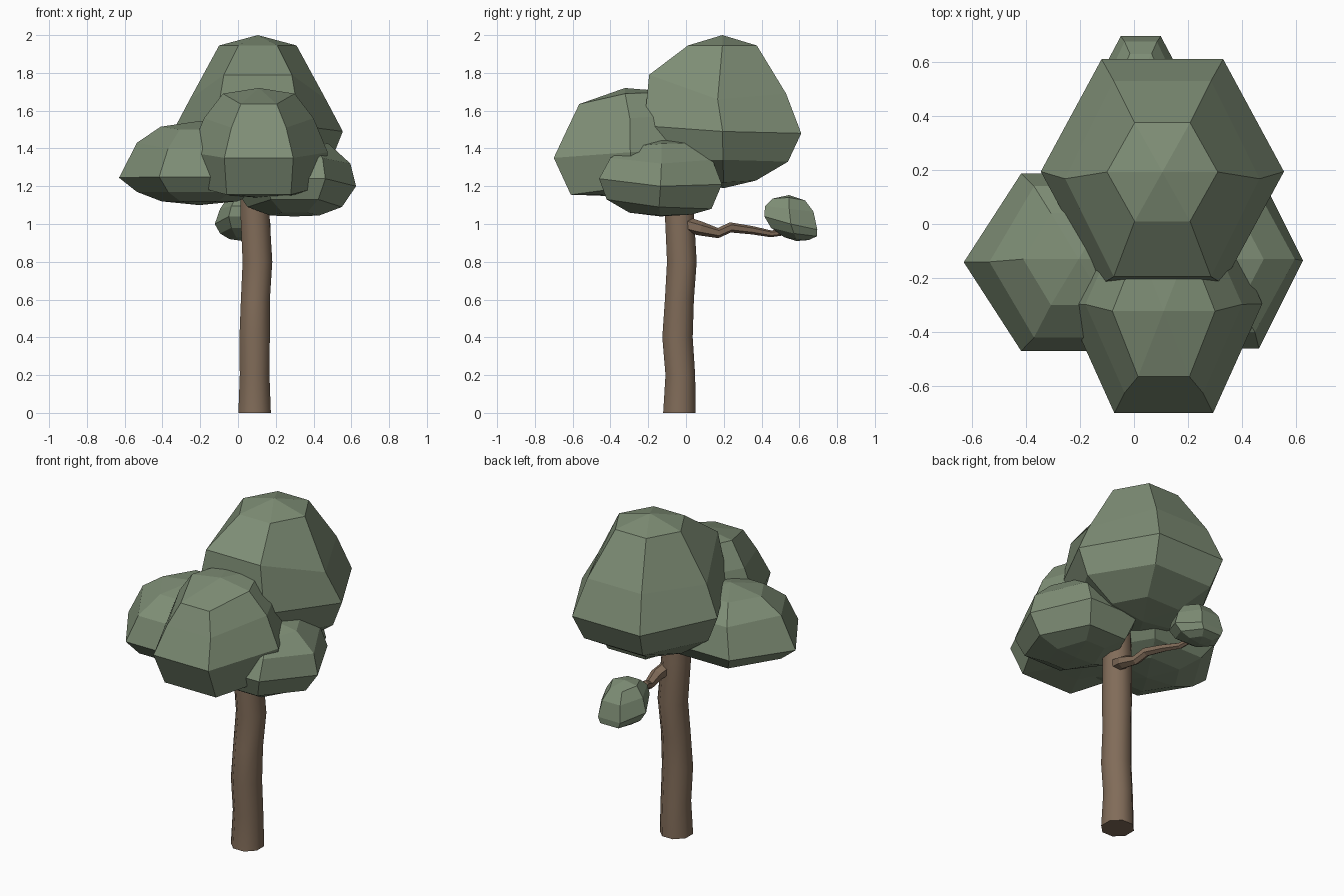
import bpy, bmesh, math
from mathutils import Vector

if "Cube" in bpy.data.objects:
    bpy.data.objects.remove(bpy.data.objects["Cube"])


def material(name, rgb):
    m = bpy.data.materials.new(name)
    m.diffuse_color = (*rgb, 1)
    m.use_nodes = True
    m.node_tree.nodes["Principled BSDF"].inputs["Base Color"].default_value = m.diffuse_color
    return m


leaf = material("leaf_green", (0.21, 0.27, 0.18))
bark = material("bark_brown", (0.22, 0.15, 0.10))


def finish(bm, name, mat):
    bmesh.ops.recalc_face_normals(bm, faces=bm.faces)
    me = bpy.data.meshes.new(name)
    bm.to_mesh(me)
    bm.free()
    me.materials.append(mat)
    ob = bpy.data.objects.new(name, me)
    bpy.context.collection.objects.link(ob)
    return ob


def bridge(bm, loops):
    for a, b in zip(loops, loops[1:]):
        n = len(a)
        for i in range(n):
            bm.faces.new((a[i], a[(i + 1) % n], b[(i + 1) % n], b[i]))


def foliage(name, cx, top, bottom, rings):
    """Six-sided clump; ring = half width, front y, back y, front z, side z, back z."""
    bm = bmesh.new()
    loops = []
    for rx, yf, yb, zf, zs, zb in rings:
        ym = (yf + yb) / 2
        pts = [(rx, ym, zs), (rx / 2, yb, zb), (-rx / 2, yb, zb),
               (-rx, ym, zs), (-rx / 2, yf, zf), (rx / 2, yf, zf)]
        loops.append([bm.verts.new((cx + x, y, z)) for x, y, z in pts])
    bridge(bm, loops)
    for loop, z, r in ((loops[0], top, rings[0]), (loops[-1], bottom, rings[-1])):
        pole = bm.verts.new((cx, (r[1] + r[2]) / 2, z))
        for i in range(6):
            bm.faces.new((loop[i], loop[(i + 1) % 6], pole))
    return finish(bm, name, leaf)


def limb(name, path, radii, sides):
    """Faceted tube following a path."""
    bm = bmesh.new()
    pts = [Vector(p) for p in path]
    loops = []
    for i, (p, r) in enumerate(zip(pts, radii)):
        d = (pts[min(i + 1, len(pts) - 1)] - pts[max(i - 1, 0)]).normalized()
        if name == "trunk":
            d = Vector((0, 0, 1))          # level rings keep the base flat
        u = d.cross(Vector((0, 1, 0)) if abs(d.z) > 0.7 else Vector((0, 0, 1))).normalized()
        v = d.cross(u)
        loops.append([bm.verts.new(p + r * (u * math.cos(t) + v * math.sin(t)))
                      for t in [math.tau * (k + 0.5) / sides for k in range(sides)]])
    bridge(bm, loops)
    bm.faces.new(loops[0])
    bm.faces.new(loops[-1])
    return finish(bm, name, bark)


# Trunk and side branch
trunk = limb("trunk",
             [(.088, -.035, 0), (.088, -.03, .2), (.088, -.045, .4), (.092, -.035, .6),
              (.103, -.022, .8), (.09, -.035, 1.05), (.09, -.035, 1.27)],
             [.093, .085, .087, .083, .085, .083, .08], 8)
trunk.data.shade_smooth()
trunk.data.set_sharp_from_angle(angle=math.radians(50))
limb("branch",
     [(.12, -.01, 1.0), (.14, .08, .975), (.13, .17, .952), (.11, .235, .982),
      (.08, .35, .967), (.05, .45, .948), (.03, .55, .96)],
     [.042, .037, .027, .027, .022, .018, .015], 6)

# Crown clumps
foliage("top_foliage", .105, 2.0, 1.19, [
    (.205, .01, .375, 1.945, 1.945, 1.945),
    (.36, -.195, .53, 1.79, 1.66, 1.69),
    (.45, -.222, .61, 1.52, 1.49, 1.48),
    (.39, -.15, .54, 1.34, 1.34, 1.33),
    (.22, .03, .37, 1.22, 1.22, 1.23)])
foliage("front_foliage", .11, 1.72, 1.14, [
    (.19, -.565, -.08, 1.635, 1.69, 1.70),
    (.29, -.625, .03, 1.51, 1.56, 1.58),
    (.365, -.70, .11, 1.35, 1.38, 1.40),
    (.34, -.61, .06, 1.155, 1.2, 1.24),
    (.19, -.46, -.08, 1.15, 1.15, 1.18)])
foliage("left_foliage", -.205, 1.545, 1.10, [
    (.205, -.30, .04, 1.50, 1.515, 1.515),
    (.33, -.42, .14, 1.40, 1.43, 1.42),
    (.425, -.47, .187, 1.25, 1.245, 1.25),
    (.33, -.41, .13, 1.17, 1.17, 1.17),
    (.2, -.29, .02, 1.12, 1.12, 1.12)])
foliage("right_foliage", .30, 1.455, 1.04, [
    (.18, -.30, .04, 1.41, 1.425, 1.43),
    (.295, -.40, .14, 1.35, 1.32, 1.34),
    (.325, -.46, .19, 1.24, 1.20, 1.21),
    (.25, -.42, .135, 1.13, 1.09, 1.08),
    (.13, -.30, .03, 1.06, 1.045, 1.05)])
foliage("branch_foliage", .025, 1.153, .91, [
    (.08, .46, .63, 1.135, 1.14, 1.125),
    (.12, .418, .675, 1.095, 1.08, 1.065),
    (.148, .415, .695, 1.04, 1.0, .97),
    (.12, .45, .693, .98, .95, .935),
    (.07, .52, .65, .93, .92, .915)])
